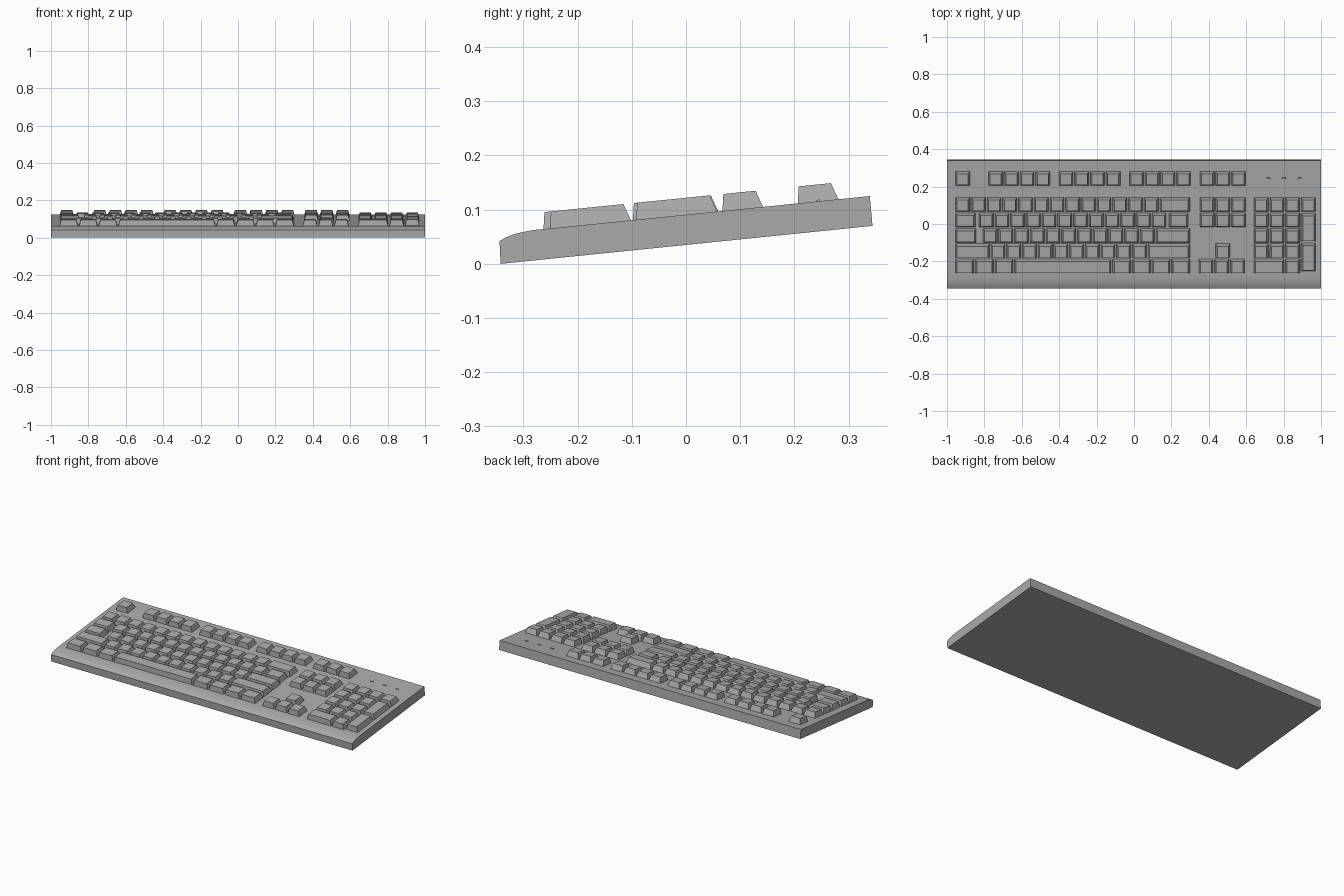
import bpy
import bmesh
import math

cube = bpy.data.objects.get("Cube")
if cube:
    bpy.data.objects.remove(cube, do_unlink=True)

U = 0.084           # key pitch across
ROW = 0.0825        # key pitch in depth
GAP = 0.007
SLOPE = 0.101       # rise of the top deck
KEY_H = 0.031


def material(name, value):
    mat = bpy.data.materials.new(name)
    mat.use_nodes = True
    colour = (value, value, value, 1)
    mat.diffuse_color = colour
    mat.node_tree.nodes["Principled BSDF"].inputs["Base Color"].default_value = colour
    return mat


grey = material("plain grey", 0.40)


def finish(name, bm):
    bmesh.ops.recalc_face_normals(bm, faces=bm.faces)
    mesh = bpy.data.meshes.new(name)
    bm.to_mesh(mesh)
    bm.free()
    mesh.materials.append(grey)
    obj = bpy.data.objects.new(name, mesh)
    bpy.context.collection.objects.link(obj)
    return obj


def deck(x, y, h):
    """Point at height h above the sloping deck."""
    return (x, y - SLOPE * h, 0.064 + SLOPE * (y + 0.263) + h)


def add_block(bm, x0, x1, y0, y1, h, side, front, back):
    """Tapered block standing on the deck."""
    base = [(x0, y0), (x1, y0), (x1, y1), (x0, y1)]
    top = [(x0 + side, y0 + front), (x1 - side, y0 + front),
           (x1 - side, y1 - back), (x0 + side, y1 - back)]
    low = [bm.verts.new(deck(x, y, -0.001)) for x, y in base]
    high = [bm.verts.new(deck(x, y, h)) for x, y in top]
    bm.faces.new(low[::-1])
    bm.faces.new(high)
    for i in range(4):
        j = (i + 1) % 4
        bm.faces.new((low[i], low[j], high[j], high[i]))


def add_key(bm, x, y, w=1, rows=1):
    add_block(bm, x + GAP / 2, x + w * U - GAP / 2, y, y + rows * ROW - GAP,
              KEY_H, 0.009, 0.005, 0.011)


def add_row(bm, x, y, widths):
    """Row of keys; a negative width leaves a space."""
    for w in widths:
        if w > 0:
            add_key(bm, x, y, w)
        x += abs(w) * U


# Case: side profile swept across the width
profile = [(-0.342, 0), (0.344, 0.070), (0.339, 0.125), (-0.263, 0.064),
           (-0.28, 0.0625), (-0.297, 0.0595), (-0.315, 0.0555),
           (-0.332, 0.049), (-0.344, 0.042)]
bm = bmesh.new()
face = bm.faces.new([bm.verts.new((-1, y, z)) for y, z in profile])
swept = bmesh.ops.extrude_face_region(bm, geom=[face])["geom"]
bmesh.ops.translate(bm, vec=(2, 0, 0),
                    verts=[v for v in swept if isinstance(v, bmesh.types.BMVert)])
case = finish("case", bm)
bpy.context.view_layer.objects.active = case
case.select_set(True)
bpy.ops.object.shade_smooth_by_angle(angle=math.radians(25))
case.select_set(False)

# Row fronts, from the space bar row to the number row, then the function row
row_y = [-0.263 + ROW * i for i in range(5)]
FUNCTION_Y = 0.206
MAIN_X, NAV_X, PAD_X = -0.958, 0.349, 0.638

# Typing keys
bm = bmesh.new()
layout = [
    [1.25] * 3 + [6.25] + [1.25] * 4,
    [2.25] + [1] * 10 + [2.75],
    [1.4, -0.35] + [1] * 11 + [2.25],
    [1.35, -0.15] + [1] * 12 + [-0.1, 1.3],
    [1] * 13 + [2],
]
for y, widths in zip(row_y, layout):
    add_row(bm, MAIN_X, y, widths)
finish("typing_keys", bm)

# Function keys
bm = bmesh.new()
add_row(bm, MAIN_X, FUNCTION_Y,
        [1, -1.1] + ([1] * 4 + [-0.48]) * 3)
finish("function_keys", bm)

# Navigation and arrow keys
bm = bmesh.new()
for y in (row_y[3], row_y[4], FUNCTION_Y):
    add_row(bm, NAV_X, y, [1] * 3)
finish("navigation_keys", bm)

bm = bmesh.new()
add_row(bm, NAV_X - 0.006, row_y[0], [1] * 3)
add_row(bm, NAV_X, row_y[1], [-1, 1])
finish("arrow_keys", bm)

# Number pad with two tall keys on its right
bm = bmesh.new()
add_row(bm, PAD_X, row_y[0], [2, 1])
for y in row_y[1:4]:
    add_row(bm, PAD_X, y, [1] * 3)
add_row(bm, PAD_X, row_y[4], [1] * 4)
for y in (row_y[0] + 0.012, row_y[2] + 0.006):
    add_key(bm, PAD_X + 3 * U, y, 1, 1.9)
finish("number_pad_keys", bm)

# Status lights
bm = bmesh.new()
for x in (0.717, 0.802, 0.887):
    add_block(bm, x - 0.01, x + 0.01, 0.24, 0.248, 0.003, 0.002, 0.001, 0.001)
finish("status_lights", bm)
